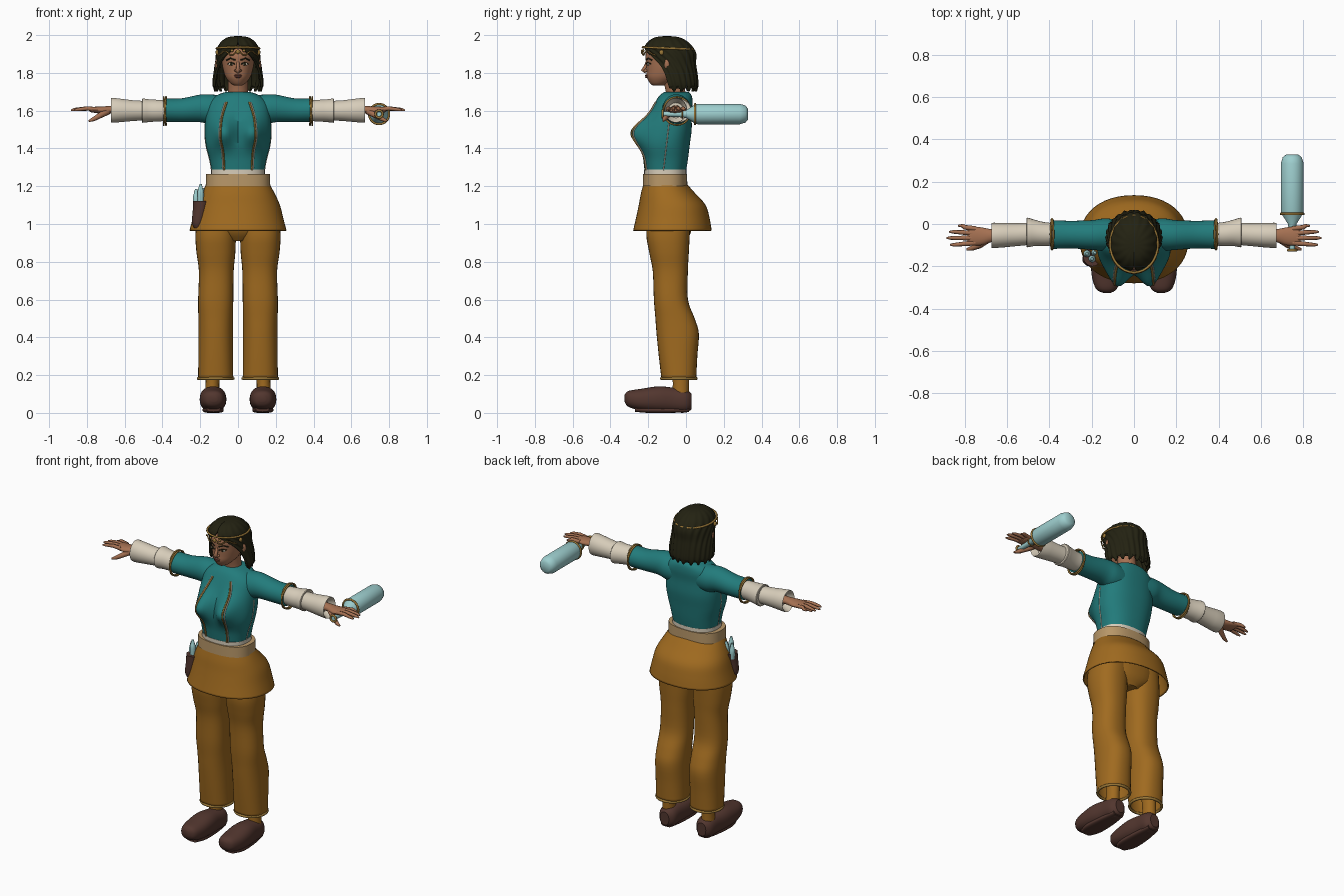
import bpy, bmesh, math
from mathutils import Vector, Matrix
from mathutils.bvhtree import BVHTree

cube = bpy.data.objects.get("Cube")
if cube:
    bpy.data.objects.remove(cube)


def material(name, *rgb):
    m = bpy.data.materials.new(name)
    m.use_nodes = True
    m.diffuse_color = (*rgb, 1)
    m.node_tree.nodes["Principled BSDF"].inputs["Base Color"].default_value = (*rgb, 1)
    return m


teal = material("teal cloth", .016, .2, .2)
ochre = material("ochre cloth", .35, .145, .014)
tan = material("tan belt", .48, .31, .14)
cream = material("cream linen", .68, .61, .49)
brown = material("brown leather", .085, .037, .028)
skin = material("skin", .38, .165, .085)
dark = material("dark hair", .017, .016, .006)
gold = material("gold", .33, .19, .04)
glass = material("pale blue glass", .34, .62, .62)
lip = material("lip red", .2, .065, .045)


def finish(name, data, mat, mirror=False, shell=0):
    ob = bpy.data.objects.new(name, data)
    bpy.context.collection.objects.link(ob)
    data.materials.append(mat)
    if shell:
        mod = ob.modifiers.new("Thickness", "SOLIDIFY")
        mod.thickness, mod.offset = shell, -1
    if mirror:
        ob.modifiers.new("Mirror", "MIRROR")
    return ob


def mesh_object(name, bm, mat, mirror=False, shell=0):
    bmesh.ops.recalc_face_normals(bm, faces=bm.faces)
    me = bpy.data.meshes.new(name)
    bm.to_mesh(me)
    bm.free()
    return finish(name, me, mat, mirror, shell)


def smooth_rings(rings, sub):
    """Catmull-Rom interpolation between cross-sections."""
    out = []
    for i in range(len(rings) - 1):
        a, b, c, d = (Vector(rings[min(max(k, 0), len(rings) - 1)]) for k in range(i - 1, i + 3))
        for s in range(sub):
            t = s / sub
            out.append(b + .5 * t * (c - a + t * (2 * a - 5 * b + 4 * c - d + t * (3 * (b - c) + d - a))))
    return out + [Vector(rings[-1])]


AXES = {"z": lambda t, u, v: (u, v, t), "x": lambda t, u, v: (t, u, v), "y": lambda t, u, v: (u, t, v)}


def loft(name, rings, mat, axis="z", n=32, sub=4, p=2, mirror=False, caps=True, shell=0):
    """Rings are (position, centre u, centre v, radius u, radius v)."""
    bm = bmesh.new()
    rows = []
    for t, cu, cv, ru, rv in smooth_rings(rings, sub):
        row = []
        for j in range(n):
            c, s = math.cos(math.tau * j / n), math.sin(math.tau * j / n)
            u = cu + ru * math.copysign(abs(c) ** (2 / p), c)
            v = cv + rv * math.copysign(abs(s) ** (2 / p), s)
            row.append(bm.verts.new(AXES[axis](t, u, v)))
        rows.append(row)
    for r, q in zip(rows, rows[1:]):
        for j in range(n):
            bm.faces.new((r[j], r[j - 1], q[j - 1], q[j]))
    if caps:
        bm.faces.new(rows[0])
        bm.faces.new(rows[-1])
    return mesh_object(name, bm, mat, mirror, shell)


def ball(name, loc, radii, mat, mirror=False):
    bm = bmesh.new()
    bmesh.ops.create_uvsphere(bm, u_segments=16, v_segments=10, radius=1,
                              matrix=Matrix.Translation(loc) @ Matrix.Diagonal((*radii, 1)))
    return mesh_object(name, bm, mat, mirror)


def tube(name, pts, r, mat, mirror=False, cyclic=False, taper=None):
    cu = bpy.data.curves.new(name, "CURVE")
    cu.dimensions, cu.bevel_depth, cu.bevel_resolution, cu.use_fill_caps = "3D", r, 2, True
    sp = cu.splines.new("POLY")
    sp.points.add(len(pts) - 1)
    sp.use_cyclic_u = cyclic
    for i, (pt, co) in enumerate(zip(sp.points, pts)):
        pt.co = (*co, 1)
        pt.radius = taper[i] if taper else 1
    return finish(name, cu, mat, mirror)


def hoop(name, axis, t, cu, cv, ru, rv, r, mat, mirror=False, tilt=0):
    pts = []
    for j in range(32):
        c, s = math.cos(math.tau * j / 32), math.sin(math.tau * j / 32)
        pts.append(AXES[axis](t + tilt * s, cu + ru * c, cv + rv * s))
    return tube(name, pts, r, mat, mirror, True)


def surface(ob):
    me = ob.data
    return BVHTree.FromPolygons([v.co for v in me.vertices], [f.vertices[:] for f in me.polygons])


# Bodice with sculpted bust
torso = loft("bodice", [(1.27, 0, -.11, .138, .108), (1.34, 0, -.108, .15, .118), (1.42, 0, -.107, .17, .127),
                        (1.5, 0, -.09, .175, .12), (1.58, 0, -.08, .17, .11), (1.64, 0, -.065, .158, .1),
                        (1.68, 0, -.055, .115, .085), (1.7, 0, -.05, .062, .062)], teal, n=64, sub=6, p=2.4)
for v in torso.data.vertices:
    front = min(max((-.08 - v.co.y) / .06, 0), 1)
    dx, dz = (abs(v.co.x) - .078) / .062, (v.co.z - 1.49) / .072
    v.co.y -= .088 * front * math.exp(-dx * dx - dz * dz)
body = surface(torso)


def front_piping(name, path, r, mat):
    pts = []
    for x, z in [p[:2] for p in smooth_rings([(x, z, 0) for x, z in path], 8)]:
        hit = body.ray_cast(Vector((x, -1, z)), Vector((0, 1, 0)))[0]
        pts.append(hit + Vector((0, -.002, 0)))
    tube(name, pts, r, mat, True)


seam = [(.06, 1.645), (.085, 1.56), (.092, 1.46), (.078, 1.38), (.072, 1.285)]
front_piping("bodice_gold_piping", seam, .005, gold)
front_piping("bodice_cream_piping", [(x + .008, z) for x, z in seam], .003, cream)
side = [body.ray_cast(Vector((1, -.12 + .03 * i / 9, 1.28 + .028 * i)), Vector((-1, 0, 0)))[0] for i in range(10)]
tube("bodice_side_seam", side, .003, cream, True)
loft("shirt_hem", [(1.25, 0, -.11, .143, .112), (1.288, 0, -.11, .143, .112)], cream, sub=1, p=2.4)

# Sleeves, arm bands and cuffs
loft("upper_sleeve", [(.06, -.05, 1.6, .07, .08), (.14, -.05, 1.605, .076, .08), (.2, -.052, 1.612, .07, .073),
                      (.3, -.05, 1.602, .065, .063), (.385, -.05, 1.602, .068, .062)], teal, "x", mirror=True)
for k, tilt in enumerate((.006, -.006)):
    hoop("arm_band_%d" % (k + 1), "x", .387, -.048, 1.598, .072, .074, .005, gold, True, tilt)
loft("elbow_cuff", [(.37, -.048, 1.6, .052, .054), (.42, -.048, 1.6, .056, .057), (.47, -.042, 1.6, .062, .06),
                    (.505, -.04, 1.6, .07, .064), (.507, -.042, 1.6, .056, .052)], cream, "x", sub=3, mirror=True)
loft("forearm_cuff", [(.48, -.045, 1.6, .052, .052), (.55, -.05, 1.6, .054, .054), (.662, -.054, 1.602, .06, .066),
                      (.664, -.054, 1.602, .054, .059), (.63, -.054, 1.602, .04, .04)], cream, "x", sub=2, mirror=True)

# Hands
loft("palm", [(.61, -.055, 1.605, .03, .024), (.67, -.055, 1.605, .03, .021), (.72, -.058, 1.603, .042, .019),
              (.77, -.056, 1.605, .045, .015), (.785, -.055, 1.605, .038, .01)], skin, "x", n=20, mirror=True)
for name, y0, y1, tip in (("little", -.022, -.008, .83), ("ring", -.044, -.037, .872),
                          ("middle", -.066, -.066, .884), ("index", -.089, -.098, .868)):
    tube(name + "_finger", [(.75, y0, 1.607), (.8, (y0 + y1) / 2, 1.612), (tip - .02, y1, 1.606), (tip, y1, 1.602)],
         .011, skin, True, taper=[1.1, 1, .8, .4])
tube("thumb", [(.69, -.07, 1.597), (.73, -.1, 1.575), (.765, -.115, 1.555), (.79, -.12, 1.545)],
     .013, skin, True, taper=[1.5, 1.2, .9, .4])

# Bottle held in the left hand
bx, bz = .747, 1.582
loft("bottle", [(y, bx, bz, r, r) for y, r in ((-.125, .012), (-.03, .017), (0, .02), (.047, .05), (.06, .054),
                                               (.285, .054), (.315, .045), (.327, .03))], glass, "y", sub=1)
for name, y, r, w in (("bottle_collar", .048, .053, .006), ("bottle_mouth_ring", -.124, .019, .006),
                      ("bottle_neck_ring", -.02, .021, .004)):
    hoop(name, "y", y, bx, bz, r, r, w, gold)

# Belt, skirt and hips
loft("belt", [(1.2, 0, -.111, .171, .118), (1.265, 0, -.111, .169, .117)], tan, n=48, sub=1, p=2.5)
loft("skirt", [(1.215, 0, -.111, .165, .113), (1.16, 0, -.094, .195, .145), (1.1, 0, -.073, .222, .177),
               (1.03, 0, -.07, .24, .195), (.965, 0, -.072, .257, .208)], ochre, n=48, p=2.2, caps=False, shell=.008)
loft("hips", [(.91, 0, -.08, .06, .08), (.97, 0, -.085, .17, .115), (1.08, 0, -.09, .19, .12),
              (1.2, 0, -.11, .155, .105)], ochre, p=2.3)

# Trousers and ankles
loft("trouser_leg", [(1.08, .11, -.085, .1, .11), (.95, .118, -.095, .107, .115), (.85, .117, -.09, .103, .105),
                     (.75, .115, -.083, .092, .093), (.6, .118, -.08, .093, .09), (.5, .118, -.058, .092, .104),
                     (.42, .118, -.044, .092, .112), (.3, .118, -.042, .092, .102), (.18, .118, -.038, .093, .092)],
     ochre, p=2.3, mirror=True, caps=False, shell=.008)
hoop("trouser_hem", "z", .182, .118, -.038, .092, .092, .008, gold, True)
loft("ankle", [(.08, .135, -.03, .042, .045), (.16, .135, -.027, .036, .043), (.4, .125, -.03, .045, .05)],
     ochre, mirror=True)

# Shoes
loft("shoe", [(-.325, .128, .078, .018, .018), (-.305, .13, .074, .05, .042), (-.24, .132, .07, .068, .057),
              (-.15, .132, .072, .07, .068), (-.07, .13, .068, .06, .066), (0, .128, .062, .054, .06),
              (.03, .128, .06, .03, .04)], brown, "y", p=2.3, mirror=True)
loft("shoe_sole", [(-.27, .13, .02, .035, .014), (-.2, .132, .016, .055, .016), (-.08, .13, .015, .05, .015),
                   (.015, .128, .018, .036, .014)], brown, "y", p=3, mirror=True)

# Hip pouch with vials
loft("pouch", [(.98, -.212, -.165, .022, .024), (1.01, -.21, -.165, .034, .034), (1.08, -.2, -.16, .039, .04),
               (1.122, -.196, -.156, .043, .044)], brown, n=20)
for k, (x, y, top) in enumerate(((-.198, -.165, 1.212), (-.222, -.14, 1.185), (-.185, -.135, 1.19))):
    loft("vial_%d" % (k + 1), [(1.09, x, y, .014, .014), (top - .05, x, y, .017, .017),
                               (top - .02, x, y, .011, .011), (top, x, y, .006, .006)], glass, n=14)

# Neck, head and face
loft("neck", [(1.66, 0, -.05, .062, .058), (1.7, 0, -.055, .053, .052), (1.8, 0, -.075, .052, .055)], skin)
head = loft("head", [(1.733, 0, -.145, .02, .03), (1.745, 0, -.138, .04, .052), (1.775, 0, -.115, .064, .092),
                     (1.81, 0, -.1, .077, .109), (1.85, 0, -.09, .085, .121), (1.9, 0, -.087, .088, .126),
                     (1.945, 0, -.087, .075, .1), (1.975, 0, -.087, .03, .05)], skin)
face = surface(head)


def on_face(x, z, out=0):
    hit = face.ray_cast(Vector((x, -1, z)), Vector((0, 1, 0)))[0]
    return hit + Vector((0, -out, 0))


tube("nose", [(0, -.205, 1.862), (0, -.214, 1.835), (0, -.226, 1.816), (0, -.21, 1.806)], .012, skin,
     taper=[.6, .75, 1.1, .9])
ball("nostril", (.011, -.213, 1.812), (.009, .011, .008), skin, True)
ball("eye", on_face(.035, 1.846), (.017, .005, .0075), cream, True)
ball("iris", on_face(.035, 1.846, .003), (.0075, .004, .0075), dark, True)
tube("eyelid", [on_face(x, z, .003) for x, z in ((.016, 1.847), (.035, 1.855), (.054, 1.848))], .003, dark, True)
tube("eyebrow", [on_face(x, z, .001) for x, z in ((.014, 1.868), (.04, 1.877), (.06, 1.867))], .004, dark, True)
ball("upper_lip", on_face(0, 1.787), (.022, .008, .005), lip)
ball("lower_lip", on_face(0, 1.779), (.018, .009, .006), lip)
ball("ear", (.108, -.1, 1.845), (.014, .016, .03), skin, True)

# Bobbed hair; the last value is the half angle left open for the face
bm = bmesh.new()
rows, count = [], 90
levels = [(1.712, -.06, .124, .118, 78), (1.74, -.062, .133, .127, 75), (1.8, -.066, .128, .125, 68),
          (1.85, -.072, .12, .124, 55), (1.9, -.08, .115, .134, 32), (1.935, -.09, .108, .128, 8),
          (1.965, -.095, .088, .104, 1), (1.988, -.098, .055, .065, 0), (1.995, -.1, .01, .012, 0)]
for i, (z, cy, rx, ry, gap) in enumerate(smooth_rings(levels, 3)):
    row, open_angle = [], math.radians(max(gap, .2))
    for j in range(count + 1):
        a = open_angle + (math.tau - 2 * open_angle) * j / count
        lock = 1 + .022 * math.cos(math.tau * j / 6)
        drop = .012 * math.cos(math.tau * j / 9) if i == 0 else 0
        row.append(bm.verts.new((rx * lock * math.sin(a), cy - ry * lock * math.cos(a), z + drop)))
    rows.append(row)
for r, q in zip(rows, rows[1:]):
    for j in range(count):
        bm.faces.new((r[j], r[j + 1], q[j + 1], q[j]))
bm.faces.new(rows[-1])
mesh_object("hair", bm, dark, shell=.012)

# Circlet
hoop("circlet", "z", 1.93, 0, -.095, .113, .134, .006, gold, tilt=-.006)
tube("circlet_drape", [(x, -.095 - .137 * math.sqrt(1 - (x / .118) ** 2), 1.905 + .012 * math.cos(x * 90))
                       for x in [.013 * k for k in range(-8, 9)]], .004, gold)
ball("circlet_gem", (0, -.232, 1.912), (.012, .007, .012), gold)
ball("circlet_bead", (.032, -.226, 1.918), (.008, .006, .008), gold, True)
ball("circlet_side_disc", (.11, -.13, 1.908), (.009, .012, .014), gold, True)

# Smooth shading with sharp edges kept
bpy.ops.object.select_all(action="DESELECT")
for ob in bpy.context.collection.objects:
    if ob.type == "MESH":
        ob.select_set(True)
        bpy.context.view_layer.objects.active = ob
bpy.ops.object.shade_smooth_by_angle(angle=math.radians(42))
